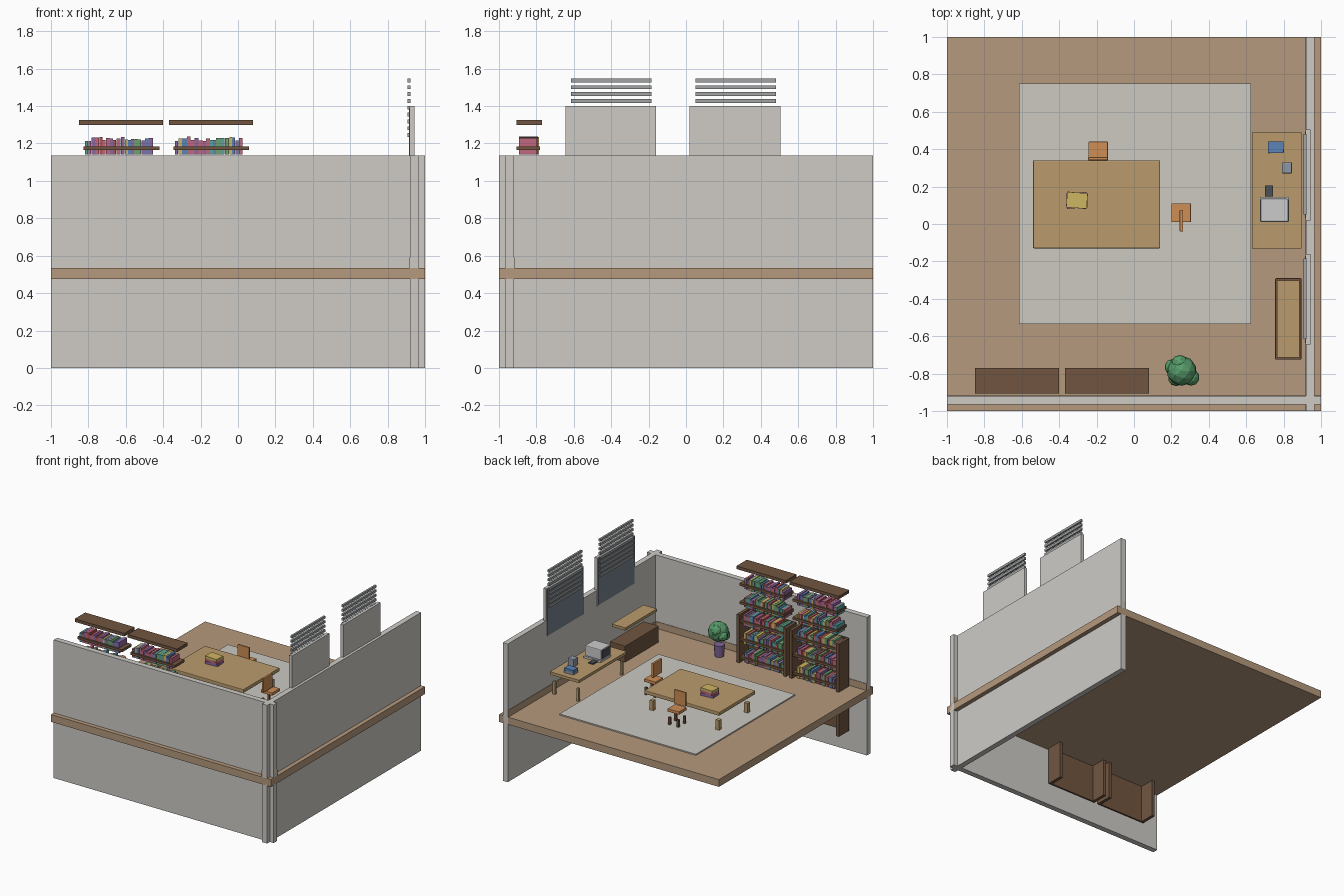
import bpy, math, random

if "Cube" in bpy.data.objects:
    bpy.data.objects.remove(bpy.data.objects["Cube"])
random.seed(4)

PALETTE = {
    "plaster": (205, 202, 197), "floor": (180, 152, 124), "rug": (203, 200, 192),
    "oak": (184, 154, 108), "walnut": (112, 86, 66), "chair": (205, 140, 86),
    "glass": (118, 130, 142), "slat": (160, 162, 163), "leaf": (88, 155, 106),
    "pot": (128, 100, 150), "dark": (76, 80, 86), "light": (212, 212, 208),
    "steel": (140, 150, 162),
    "blue": (92, 130, 180), "teal": (92, 160, 152), "pink": (190, 104, 124),
    "yellow": (205, 180, 100), "purple": (140, 104, 160), "green": (112, 158, 112),
    "red": (172, 84, 84),
}
BOOKS = ["blue", "teal", "pink", "yellow", "purple", "green", "red"]
MATS = {}


def paint(obj, colour):
    if colour not in MATS:
        m = bpy.data.materials.new(colour)
        m.diffuse_color = [(c / 255) ** 2.2 for c in PALETTE[colour]] + [1]
        m.use_nodes = True
        m.node_tree.nodes["Principled BSDF"].inputs["Base Color"].default_value = m.diffuse_color
        MATS[colour] = m
    obj.data.materials.append(MATS[colour])


def box(name, x, y, z, colour, rot=0, bevel=0):
    """Box from (min, max) ranges, optionally turned about z."""
    bpy.ops.mesh.primitive_cube_add(size=1, location=[sum(r) / 2 for r in (x, y, z)])
    o = bpy.context.object
    o.name = name
    size = [r[1] - r[0] for r in (x, y, z)]
    for v in o.data.vertices:
        v.co = [c * s for c, s in zip(v.co, size)]
    o.rotation_euler.z = math.radians(rot)
    if bevel:
        b = o.modifiers.new("bevel", "BEVEL")
        b.width, b.segments = bevel, 2
    paint(o, colour)
    return o


def legs(name, xs, ys, z, w, colour):
    for x in xs:
        for y in ys:
            box(name, (x - w, x + w), (y - w, y + w), z, colour)


# Floor, walls, skirting and rug
box("floor", (-1, 1), (-1, 1), (0.475, 0.535), "floor")
box("front_wall", (-1, 1), (-0.965, -0.92), (0, 1.135), "plaster")
box("right_wall", (0.92, 0.965), (-1, 1), (0, 1.135), "plaster")
box("front_skirting", (-1, 1), (-0.945, -0.916), (0.535, 0.59), "floor")
box("right_skirting", (0.916, 0.94), (-1, 1), (0.535, 0.59), "floor")
box("rug", (-0.615, 0.625), (-0.535, 0.75), (0.535, 0.545), "rug")

# Windows with blinds
for y0 in (-0.645, 0.02):
    y1 = y0 + 0.485
    box("window_frame", (0.917, 0.943), (y0, y1), (1.0, 1.4), "plaster")
    box("window_glass", (0.913, 0.918), (y0 + 0.01, y1 - 0.01), (1.01, 1.39), "glass")
    for i in range(9):
        z = 1.537 - i * 0.0365
        box("blind_slat", (0.907, 0.923), (y0 + 0.03, y1 - 0.025),
            (z - 0.01, z + 0.01), "slat")

# Bookcases: low sides and back pass through the floor, shelves stack above
for x0 in (-0.85, -0.37):
    x1 = x0 + 0.45
    for x in (x0, x1 - 0.025):
        box("bookcase_side", (x, x + 0.025), (-0.905, -0.77), (0.17, 0.93), "walnut")
    box("bookcase_back", (x0 + 0.025, x1 - 0.025), (-0.905, -0.893), (0.17, 0.93), "walnut")
    box("bookcase_top", (x0, x1), (-0.905, -0.77), (1.3, 1.325), "walnut")
    for i in range(5):
        z = 1.175 - 0.15 * i
        box("bookcase_shelf", (x0 + 0.025, x1 - 0.02), (-0.905, -0.78),
            (z - 0.01, z + 0.01), "walnut")
        x = x0 + 0.032
        while x < x1 - 0.06:
            w = random.uniform(0.014, 0.025)
            h = random.uniform(0.07, 0.095)
            box("book", (x, x + w), (-0.892, -0.785 - random.uniform(0, 0.012)),
                (z - 0.033, z - 0.033 + h), random.choice(BOOKS))
            x += w + 0.001

# Main table
box("table_top", (-0.54, 0.14), (-0.13, 0.34), (0.682, 0.712), "oak", bevel=0.005)
legs("table_leg", (-0.5, 0.1), (-0.08, 0.29), (0.545, 0.625), 0.016, "oak")
for i, (c, r) in enumerate([("purple", 4), ("pink", -6), ("yellow", -4)]):
    box("table_book", (-0.36, -0.25), (0.085, 0.168),
        (0.712 + i * 0.02, 0.732 + i * 0.02), c, rot=r)

# Chairs, each with its backrest in a different place
for cx, cy, bx, by in ((-0.192, 0.39, (-0.245, -0.14), (0.342, 0.357)),
                       (0.252, 0.06, (0.244, 0.262), (-0.04, 0.075))):
    box("chair_seat", (cx - 0.052, cx + 0.052), (cy - 0.05, cy + 0.05),
        (0.65, 0.675), "chair", bevel=0.003)
    box("chair_back", bx, by, (0.685, 0.8), "chair", bevel=0.003)
    legs("chair_leg", (cx - 0.04, cx + 0.04), (cy - 0.04, cy + 0.04),
         (0.545, 0.605), 0.009, "walnut")

# Desk against the right wall, with the things on it
box("desk_top", (0.63, 0.895), (-0.13, 0.49), (0.697, 0.72), "oak")
legs("desk_leg", (0.655, 0.87), (-0.1, 0.465), (0.535, 0.64), 0.01, "oak")
box("desk_book", (0.717, 0.8), (0.38, 0.44), (0.72, 0.738), "steel", rot=3)
box("desk_book", (0.717, 0.8), (0.38, 0.44), (0.738, 0.758), "blue")
box("desk_cup", (0.79, 0.845), (0.27, 0.33), (0.72, 0.785), "steel", bevel=0.006)
box("computer_base", (0.675, 0.83), (0.01, 0.145), (0.72, 0.735), "light")
box("computer_body", (0.677, 0.825), (0.012, 0.135), (0.735, 0.82), "light", bevel=0.006)
box("computer_screen", (0.673, 0.678), (0.022, 0.125), (0.745, 0.81), "dark")
box("keyboard", (0.7, 0.742), (0.147, 0.205), (0.72, 0.73), "dark")

# Low cabinet with a raised board
box("cabinet", (0.755, 0.895), (-0.725, -0.29), (0.535, 0.67), "walnut", bevel=0.004)
box("cabinet_board", (0.764, 0.886), (-0.713, -0.302), (0.79, 0.812), "oak")

# Potted plant
bpy.ops.mesh.primitive_cone_add(vertices=12, radius1=0.035, radius2=0.042, depth=0.095,
                                location=(0.25, -0.79, 0.5825))
bpy.context.object.name = "plant_pot"
paint(bpy.context.object, "pot")
for x, y, z, r in ((0.255, -0.785, 0.735, 0.08), (0.205, -0.765, 0.72, 0.042),
                   (0.305, -0.82, 0.72, 0.045), (0.245, -0.745, 0.76, 0.045),
                   (0.225, -0.825, 0.7, 0.042)):
    bpy.ops.mesh.primitive_ico_sphere_add(subdivisions=2, radius=r, location=(x, y, z))
    bpy.context.object.name = "plant_leaves"
    paint(bpy.context.object, "leaf")
